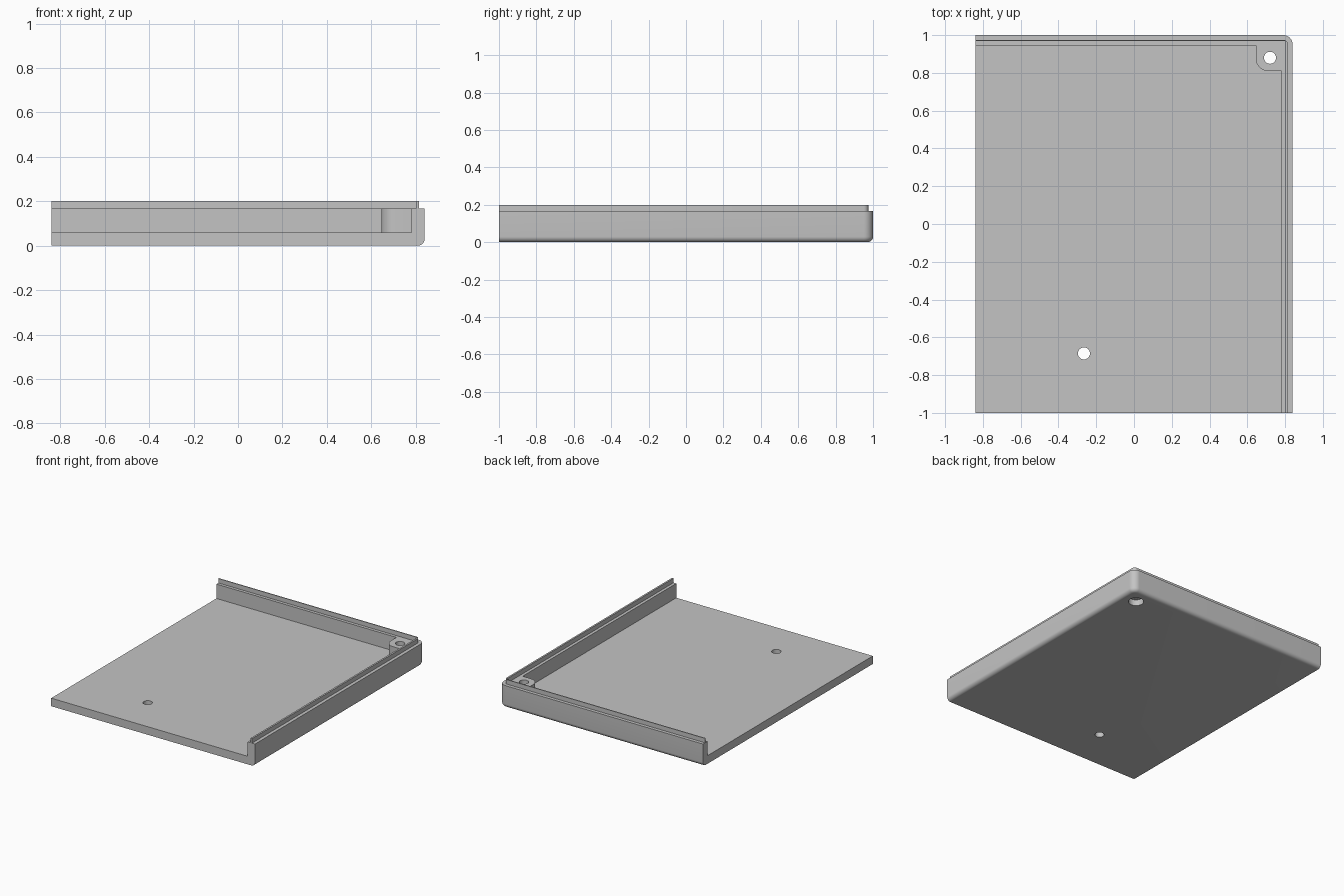
import bpy, bmesh
from math import sin, cos, pi

cube = bpy.data.objects.get("Cube")
if cube:
    bpy.data.objects.remove(cube, do_unlink=True)

grey = bpy.data.materials.new("plain grey")
grey.use_nodes = True
colour = (0.55, 0.55, 0.55, 1)
grey.diffuse_color = colour
grey.node_tree.nodes["Principled BSDF"].inputs["Base Color"].default_value = colour

X, Y = 0.84, 1.0          # half width and half length
FLOOR, RIM, TOP = 0.06, 0.167, 0.2
FILLET, CORNER = 0.03, 0.05


def arc(cx, cy, r, start, end, n=10):
    angles = [start + (end - start) * i / n for i in range(n + 1)]
    return [(cx + r * cos(a), cy + r * sin(a)) for a in angles]


def outline(inset, r):
    """Plan of the tray, drawn in on the two walled sides only."""
    x, y = X - inset, Y - inset
    return [(-X, -Y), (x, -Y)] + arc(x - r, y - r, r, 0, pi / 2) + [(-X, y)]


def loft(name, layers):
    """Closed solid through (z, outline) layers, bottom to top."""
    bm = bmesh.new()
    rings = [[bm.verts.new((x, y, z)) for x, y in pts] for z, pts in layers]
    n = len(rings[0])
    bm.faces.new(rings[0][::-1])
    bm.faces.new(rings[-1])
    for low, high in zip(rings, rings[1:]):
        for i in range(n):
            j = (i + 1) % n
            bm.faces.new((low[i], low[j], high[j], high[i]))
    bmesh.ops.recalc_face_normals(bm, faces=bm.faces)
    mesh = bpy.data.meshes.new(name)
    bm.to_mesh(mesh)
    bm.free()
    mesh.materials.append(grey)
    obj = bpy.data.objects.new(name, mesh)
    bpy.context.collection.objects.link(obj)
    return obj


def prism(name, pts, z0, z1):
    return loft(name, [(z0, pts), (z1, pts)])


def cut(target, cutter):
    mod = target.modifiers.new("cut", "BOOLEAN")
    mod.operation = "DIFFERENCE"
    mod.solver = "EXACT"
    mod.object = cutter
    bpy.context.view_layer.objects.active = target
    bpy.ops.object.modifier_apply(modifier=mod.name)
    bpy.data.objects.remove(cutter, do_unlink=True)


# Tray block with rounded corner and rounded lower edge
layers = []
for i in range(9):
    a = pi / 2 * i / 8
    inset = FILLET * (1 - sin(a))
    layers.append((FILLET * (1 - cos(a)), outline(inset, CORNER - inset)))
layers.append((RIM, outline(0, CORNER)))
tray = loft("tray", layers)

# Hollow, leaving the screw post in the corner
hollow = [(-1, -1.2), (0.78, -1.2), (0.78, 0.81)]
hollow += arc(0.71, 0.875, 0.065, 3 * pi / 2, pi) + [(0.645, 0.945), (-1, 0.945)]
cut(tray, prism("hollow_cutter", hollow, FLOOR, 0.3))

# Screw holes, and the recess for the screw head under the post
for x, y, r, top in ((0.72, 0.88, 0.032, 0.3), (-0.265, -0.685, 0.032, 0.3),
                     (0.72, 0.88, 0.053, 0.045)):
    cut(tray, prism("hole_cutter", arc(x, y, r, 0, 2 * pi, 32)[:-1], -0.1, top))

# Thin locating lip along the two walls
inner = [(-X, 0.968), (0.802, 0.968), (0.802, -Y)]
lip = prism("lip", outline(0.025, 0.025)[1:] + inner, RIM, TOP)

for obj in (tray, lip):
    bpy.ops.object.select_all(action="DESELECT")
    obj.select_set(True)
    bpy.context.view_layer.objects.active = obj
    bpy.ops.object.shade_smooth_by_angle(angle=pi / 6)
